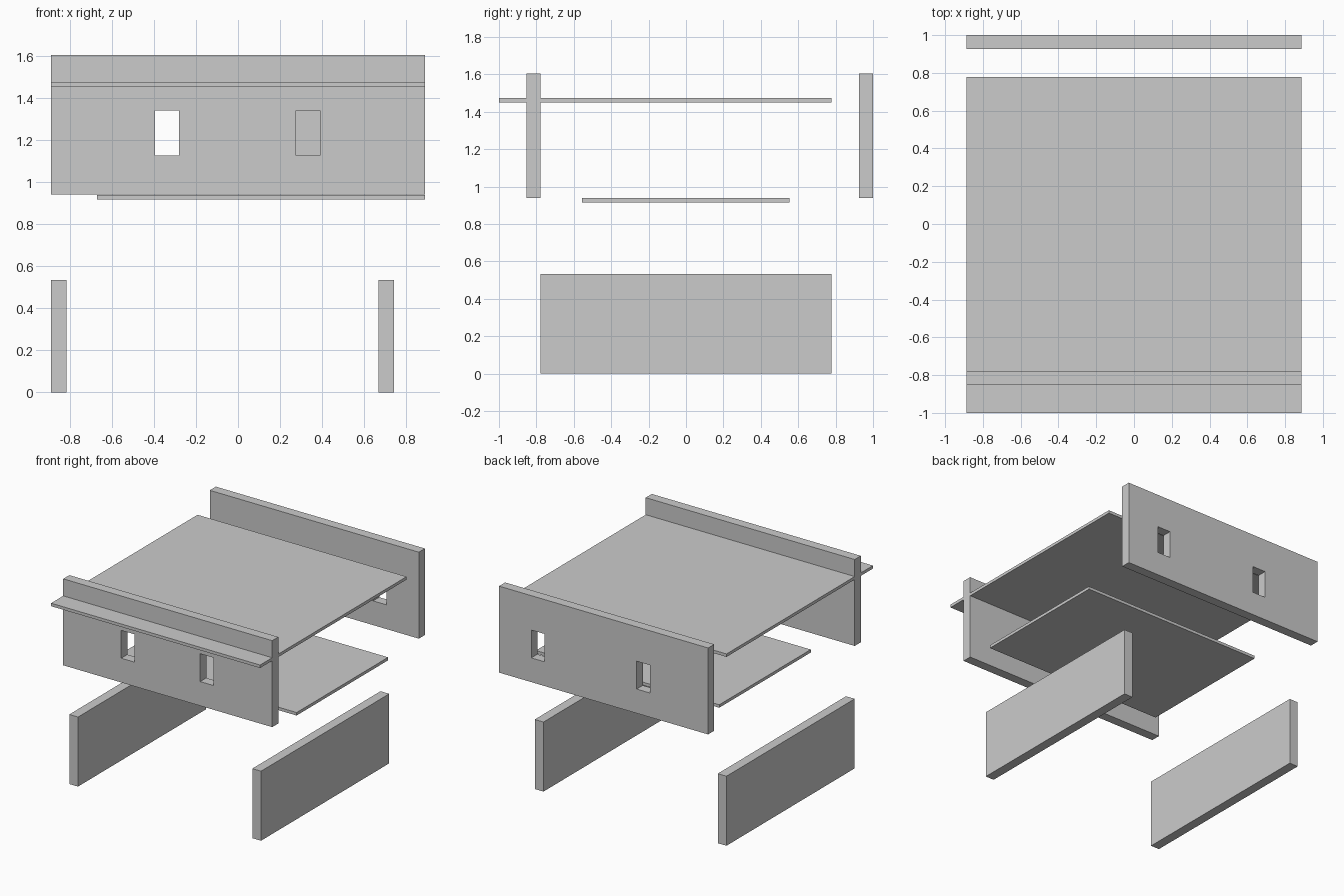
import bpy

if "Cube" in bpy.data.objects:
    bpy.data.objects.remove(bpy.data.objects["Cube"])


def box(name, x, y, z):
    """Axis-aligned box from (min, max) ranges."""
    bpy.ops.mesh.primitive_cube_add(size=1)
    ob = bpy.context.object
    ob.name = ob.data.name = name
    ranges = (x, y, z)
    for v in ob.data.vertices:
        v.co = [lo + (hi - lo) * (c + 0.5) for c, (lo, hi) in zip(v.co, ranges)]
    return ob


def wall(name, y, window_starts):
    """Long wall with rectangular windows cut through it."""
    ob = box(name, WIDTH, y, (0.94, 1.604))
    for x in window_starts:
        cutter = box("window_cutter", (x, x + 0.114), (y[0] - 0.1, y[1] + 0.1), (1.126, 1.34))
        cutter.hide_render = True
        mod = ob.modifiers.new("window", 'BOOLEAN')
        mod.operation = 'DIFFERENCE'
        mod.solver = 'EXACT'
        mod.object = cutter
        bpy.context.view_layer.objects.active = ob
        bpy.ops.object.modifier_apply(modifier=mod.name)
        bpy.data.objects.remove(cutter, do_unlink=True)
    return ob


WIDTH = (-0.888, 0.888)

# Front and back walls, each with two windows
wall("front_wall", (-0.853, -0.779), (-0.395, 0.276))
wall("back_wall", (0.926, 1.0), (-0.395, 0.500))

# Thin horizontal panels
box("top_panel", WIDTH, (-1.0, 0.777), (1.45, 1.473))
box("bottom_panel", (-0.67, 0.888), (-0.557, 0.553), (0.916, 0.939))

# Side boards standing on the ground
for name, x in (("left_board", -0.888), ("right_board", 0.667)):
    box(name, (x, x + 0.074), (-0.779, 0.777), (0.0, 0.534))
